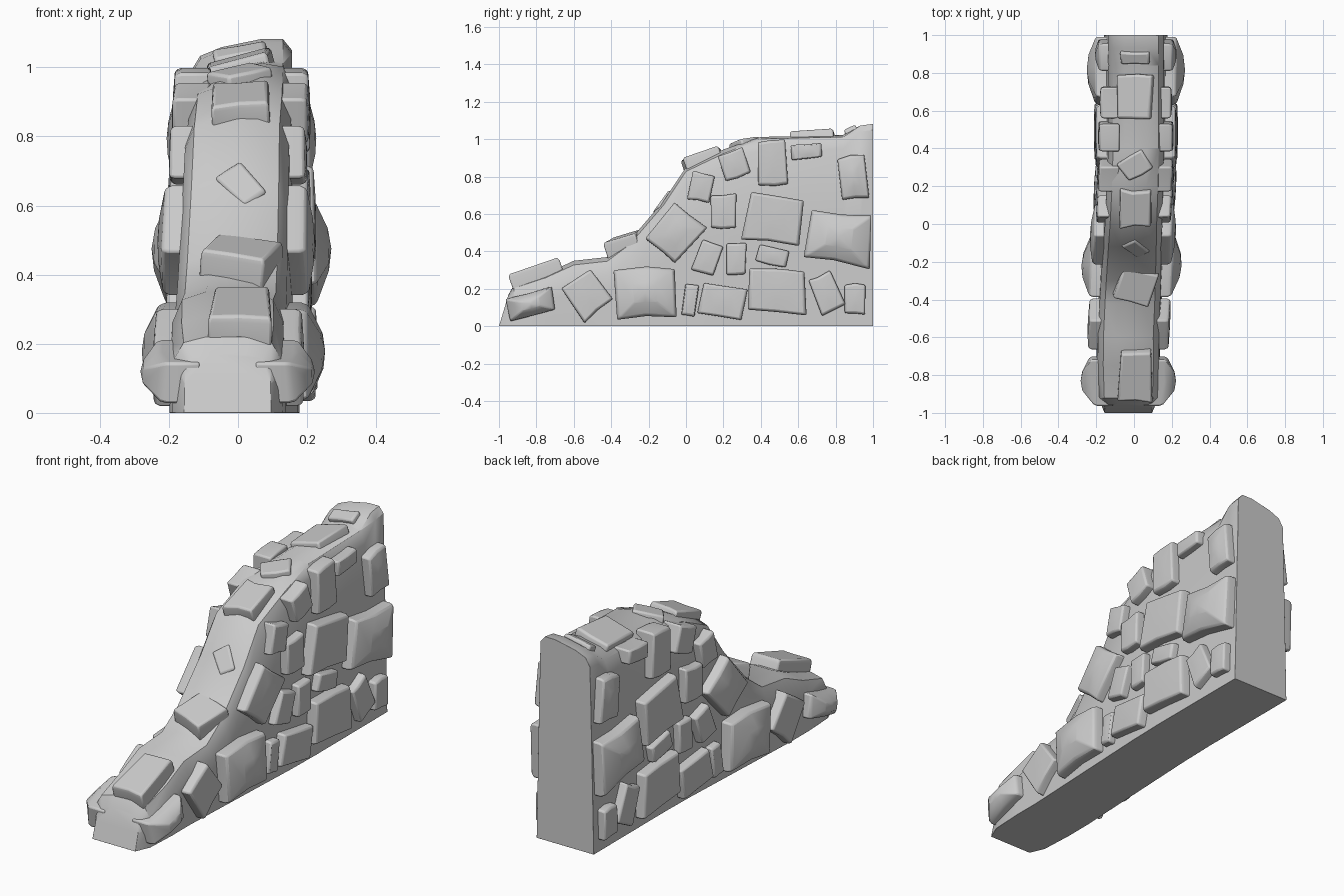
import bpy, bmesh, random
from math import radians, sin, cos
from mathutils import Matrix, Vector, Euler

if "Cube" in bpy.data.objects:
    bpy.data.objects.remove(bpy.data.objects["Cube"])

random.seed(4)

# Ridge line of the wall: y, height
RIDGE = [(-1, .17), (-.92, .22), (-.75, .28), (-.6, .35), (-.42, .37), (-.3, .46), (-.12, .67),
         (0, .85), (.2, .945), (.4, 1), (.84, 1.01), (.93, 1.06), (1, 1.07)]


def centre_x(y):
    return -.03 + .04 * min(1, max(0, (y + .6) / .9))


def half_width(y, z):
    return (.16 - .4 * max(0, -.9 - y)) * (1.05 - .13 * z)


def finish(name, bm, bevel, angle=35):
    bmesh.ops.recalc_face_normals(bm, faces=bm.faces)
    me = bpy.data.meshes.new(name)
    bm.to_mesh(me)
    bm.free()
    ob = bpy.data.objects.new(name, me)
    bpy.context.collection.objects.link(ob)
    m = ob.modifiers.new("Bevel", 'BEVEL')
    m.width, m.segments, m.limit_method = bevel, 2, 'ANGLE'
    m.angle_limit = radians(angle)
    bpy.ops.object.select_all(action='DESELECT')
    ob.select_set(True)
    bpy.context.view_layer.objects.active = ob
    bpy.ops.object.shade_smooth_by_angle(angle=radians(38))


def loft(bm, rings, peak=None):
    vs = [[bm.verts.new(p) for p in r] for r in rings]
    n = len(vs[0])
    for a, b in zip(vs, vs[1:]):
        for i in range(n):
            j = (i + 1) % n
            bm.faces.new((a[i], a[j], b[j], b[i]))
    bm.faces.new(vs[0])
    if peak is None:
        bm.faces.new(vs[-1])
    else:
        c = bm.verts.new(peak)
        for i in range(n):
            bm.faces.new((vs[-1][i], vs[-1][(i + 1) % n], c))


def rough_quad(w, h, jitter):
    # Four uneven corners with a midpoint on each long edge
    k = min(w, h) * jitter
    base = [(-w / 2, -h / 2), (0, -h / 2), (w / 2, -h / 2), (w / 2, h / 2), (0, h / 2), (-w / 2, h / 2)]
    return [(x + random.uniform(-k, k), y + random.uniform(-k, k) * .8) for x, y in base]


# Wall core: rounded-top cross-sections lofted front to back, squarer at the back
bm = bmesh.new()
rings = []
for y, h in RIDGE:
    tilt = .03 if y > .3 else 0
    lean = .3 if y == -1 else 0
    drop = .05 if y > .9 else min(.09, h * .3)
    w, mid, base = (half_width(y, z) for z in (h, h / 2, 0))
    half = [(base, 0), (mid, h / 2), (w, h - drop), (w * .82, h - drop * .25), (w * .4, h)]
    sec = half + [(-x, z) for x, z in reversed(half)]
    rings.append([(centre_x(y) + x, y + lean * z, z + tilt * x / w * min(1, z)) for x, z in sec])
loft(bm, rings)
finish("wall_core", bm, .018, 55)

# Side stones on both faces: y, z, width, height, turn in degrees
SIDE = [
    (-.83, .12, .25, .12, 14), (-.53, .165, .185, .21, 37), (-.22, .18, .33, .26, 2),
    (.02, .14, .075, .17, -8), (.195, .135, .23, .17, -8), (.49, .19, .30, .23, -3),
    (.75, .175, .13, .20, 24), (.905, .145, .11, .16, 0), (-.05, .50, .20, .25, -39),
    (.115, .365, .13, .17, -20), (.27, .36, .10, .17, 0), (.46, .375, .16, .09, -12),
    (.465, .57, .30, .25, -10), (.815, .475, .35, .27, -8), (.195, .615, .14, .18, 0),
    (.075, .745, .12, .15, -12), (.255, .865, .14, .14, 20), (.46, .875, .15, .24, 5),
    (.645, .935, .16, .08, 6), (.895, .795, .15, .23, 8)]
for i, (cy, cz, w, h, turn) in enumerate(SIDE):
    c, s = cos(radians(turn)), sin(radians(turn))
    pts = rough_quad(w, h, .06)
    out = .03 + .1 * min(w, h)
    # stones near either end and the large low one bulge outward
    dome = .045 if i in (0, 2, 13) else .02 if i in (8, 19) else .005
    for side, label in ((1, "right"), (-1, "left")):
        def place(u, v, d):
            y = min(.99, cy + u * c - v * s)
            z = cz + u * s + v * c
            return (centre_x(y) + side * (half_width(y, z) + d), y, z)
        bm = bmesh.new()
        loft(bm, [[place(u * k, v * k, d) for u, v in pts]
                  for k, d in ((1, -.06), (1, out * .6), (.94, out), (.4, out + dome * .8))],
             place(0, 0, out + dome))
        finish(f"{label}_stone_{i + 1}", bm, .008)

# Top stones: y, z, pitch, roll, yaw, width, length, thickness
TOP = [(-.80, .275, 19, 0, 0, .18, .27, .10), (-.325, .435, 18, 4, -18, .20, .19, .10),
       (-.12, .655, 54, 0, 40, .09, .13, .04), (.09, .89, 19, -4, 0, .18, .21, .08),
       (.31, .965, 12, -6, 30, .15, .11, .06), (.67, 1.0, 3, -15, -3, .19, .24, .06),
       (.885, 1.03, 25, -10, 0, .15, .07, .05)]
for i, (y, z, pitch, roll, yaw, w, length, th) in enumerate(TOP):
    turn = Euler((radians(pitch), radians(roll), 0)).to_matrix() @ Matrix.Rotation(radians(yaw), 3, 'Z')
    M = Matrix.Translation((.008, y, z)) @ turn.to_4x4()
    pts = rough_quad(w, length, .08)
    bm = bmesh.new()
    loft(bm, [[M @ Vector((u * k, v * k, d)) for u, v in pts]
              for k, d in ((1, -th / 2), (1, th * .3), (.95, th / 2))])
    finish(f"top_stone_{i + 1}", bm, .008)
